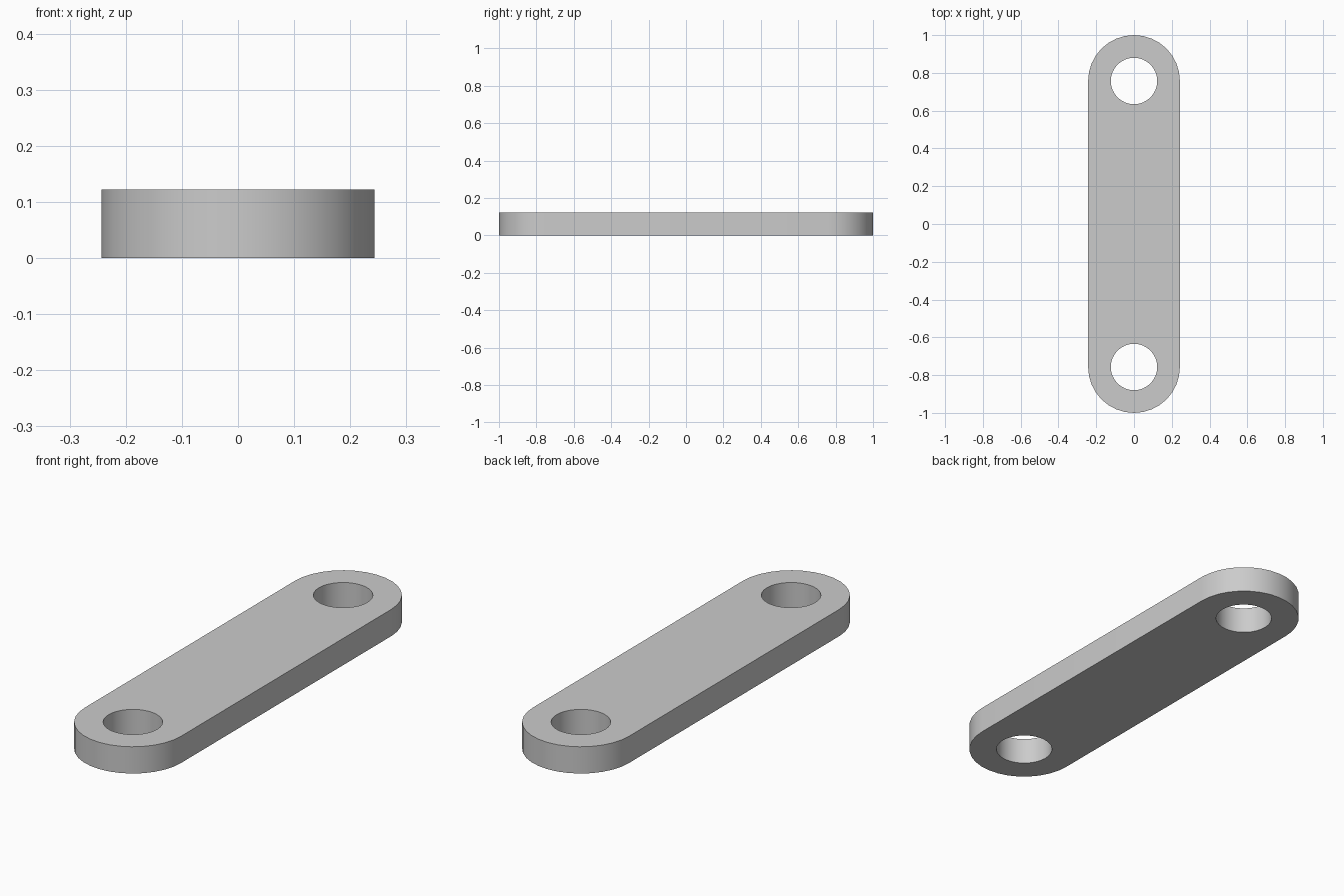
import bpy, bmesh
from math import sin, cos, pi

if "Cube" in bpy.data.objects:
    bpy.data.objects.remove(bpy.data.objects["Cube"])

R, HOLE_R, CY, H = 0.243, 0.123, 0.757, 0.122
SEG = 32


def arc(cy, r, start, sweep, n):
    return [(r * cos(start + sweep * i / SEG), cy + r * sin(start + sweep * i / SEG)) for i in range(n)]


def loop(bm, pts):
    vs = [bm.verts.new((x, y, 0)) for x, y in pts]
    return [bm.edges.new((vs[i - 1], vs[i])) for i in range(len(vs))]


bm = bmesh.new()
# rounded-end outline
half = SEG // 2 + 1
edges = loop(bm, arc(CY, R, 0, 2 * pi, half) + arc(-CY, R, pi, 2 * pi, half))
# pin holes at both ends
for cy in (CY, -CY):
    edges += loop(bm, arc(cy, HOLE_R, 0, 2 * pi, SEG))
# fill around the holes and extrude to thickness
bmesh.ops.triangle_fill(bm, use_beauty=True, use_dissolve=False, edges=edges, normal=(0, 0, 1))
res = bmesh.ops.extrude_face_region(bm, geom=bm.faces[:], use_keep_orig=True)
top = [g for g in res["geom"] if isinstance(g, bmesh.types.BMVert)]
bmesh.ops.translate(bm, verts=top, vec=(0, 0, H))
bmesh.ops.recalc_face_normals(bm, faces=bm.faces[:])

mesh = bpy.data.meshes.new("link_plate")
bm.to_mesh(mesh)
bm.free()
plate = bpy.data.objects.new("link_plate", mesh)
bpy.context.collection.objects.link(plate)
bpy.context.view_layer.objects.active = plate
plate.select_set(True)
bpy.ops.object.shade_smooth_by_angle(angle=pi / 6)
